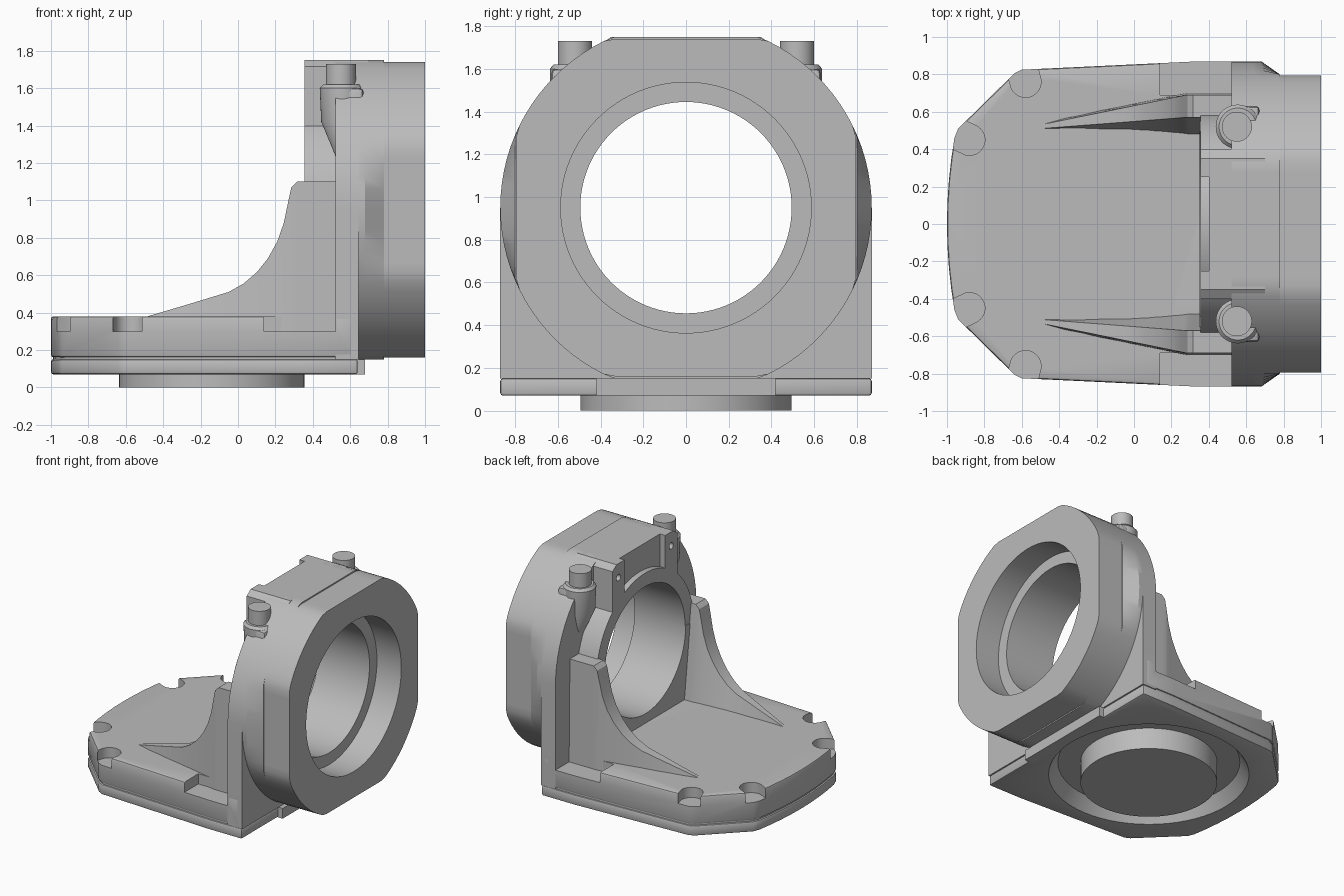
import bpy, bmesh
from math import sin, cos, pi, radians

cube = bpy.data.objects.get("Cube")
if cube:
    bpy.data.objects.remove(cube)

grey = bpy.data.materials.new("cast grey")
grey.use_nodes = True
colour = (0.5, 0.5, 0.5, 1)
grey.diffuse_color = colour
grey.node_tree.nodes["Principled BSDF"].inputs["Base Color"].default_value = colour

AXIS = 0.95          # height of the bore axis
cutters = []


def loft(name, rings, cuts=(), bevel=0):
    """Skin a list of equal rings, then bevel, cut and shade the solid."""
    bm = bmesh.new()
    rows = [[bm.verts.new(p) for p in ring] for ring in rings]
    n = len(rows[0])
    for a, b in zip(rows, rows[1:]):
        for i in range(n):
            j = (i + 1) % n
            bm.faces.new((a[i], a[j], b[j], b[i]))
    bm.faces.new(rows[0])
    bm.faces.new(rows[-1])
    bmesh.ops.recalc_face_normals(bm, faces=bm.faces)
    mesh = bpy.data.meshes.new(name)
    bm.to_mesh(mesh)
    bm.free()
    obj = bpy.data.objects.new(name, mesh)
    bpy.context.collection.objects.link(obj)
    if bevel:
        mod = obj.modifiers.new("soft edges", "BEVEL")
        mod.width, mod.segments, mod.limit_method = bevel, 2, "ANGLE"
    for c in cuts:
        mod = obj.modifiers.new("cut", "BOOLEAN")
        mod.operation, mod.solver, mod.object = "DIFFERENCE", "EXACT", c
    if obj.modifiers:
        bpy.context.view_layer.update()
        graph = bpy.context.evaluated_depsgraph_get()
        baked = bpy.data.meshes.new_from_object(obj.evaluated_get(graph))
        obj.modifiers.clear()
        obj.data = baked
    obj.data.materials.clear()
    obj.data.materials.append(grey)
    obj.data.shade_smooth()
    obj.data.set_sharp_from_angle(angle=radians(30))
    return obj


def cutter(name, rings):
    obj = loft(name, rings)
    obj.hide_render = True
    cutters.append(obj)
    return obj


def circle(x, y, z, r, n=64):
    return [(x + r * cos(2 * pi * i / n), y + r * sin(2 * pi * i / n), z) for i in range(n)]


def bore_ring(x, r, y=0, z=AXIS, ymax=9, zmax=9, n=96):
    """Circle about the x axis, clipped to flats at the sides, top and bottom."""
    clip = lambda v, m: max(-m, min(m, v))
    return [(x, y + clip(r * cos(2 * pi * i / n), ymax), z + clip(r * sin(2 * pi * i / n), zmax))
            for i in range(n)]


def box_rings(x0, x1, y0, y1, z0, z1):
    return [[(x0, y0, z), (x1, y0, z), (x1, y1, z), (x0, y1, z)] for z in (z0, z1)]


def base_outline(z, back, inset=0):
    """Plan of the base: bowed nose, slanted corners, nearly straight sides."""
    half = [(back, .87), (.35, .87), (-.6, .825), (-.64, .805), (-.94, .51), (-.96, .46)]
    nose = [(-1 + .04 * (k / 4) ** 2, .46 * k / 4) for k in (3, 2, 1, 0)]
    left = half + nose
    right = [(x, -y) for x, y in reversed(left[:-1])]
    k = 1 - inset
    return [(x * k, y * k, z) for x, y in left + right]


# Shared cutters
bore = cutter("bore_cutter", [bore_ring(.2, .495), bore_ring(1.1, .495)])
counterbore = cutter("counterbore_cutter", [bore_ring(.79, .587), bore_ring(1.1, .587)])
recess = cutter("recess_cutter", [circle(-.14, 0, .05, .74), circle(-.14, 0, .17, .66)])

# Bolt pockets open outwards through the base edge
pockets = []
for s in (1, -1):
    for cx, cy, dx, dy in ((-.58, .76, -.25, .97), (-.88, .45, -.9, .44)):
        rings = []
        for z in (.3, .5):
            rings.append([(x + (.15 * dx if (x - cx) * dx + (y - s * cy) * s * dy > 0 else 0),
                           y + (.15 * s * dy if (x - cx) * dx + (y - s * cy) * s * dy > 0 else 0), z)
                          for x, y, z in circle(cx, s * cy, z, .083, 40)])
        pockets.append(cutter("bolt_pocket_cutter", rings))
    lo, hi = sorted((s * .69, s * 1.0))
    pockets.append(cutter("side_pocket_cutter", box_rings(.14, .53, lo, hi, .3, .5)))

# Base: upper body, shadow groove, lower flange and turned foot
loft("base_body", [base_outline(.16, .62), base_outline(.38, .62)], [recess] + pockets, .015)
loft("base_groove", [base_outline(.14, .62, .012), base_outline(.17, .62, .012)], [recess])
loft("base_flange", [base_outline(.07, .64), base_outline(.15, .64)], [recess], .012)
loft("rear_tongue", box_rings(.6, .68, -.42, .42, .07, .15))
loft("foot_disc", [circle(-.14, 0, 0, .495), circle(-.14, 0, .22, .495)])

# Upright wall: round top running straight down to the base
wall = []
for x in (.52, .645):
    arc = [(x, .87 * cos(pi * i / 48), AXIS + min(.8, .87 * sin(pi * i / 48))) for i in range(49)]
    wall.append(arc + [(x, -.87, .15), (x, .87, .15)])
loft("upright_wall", wall, [bore])

# Collar with chamfered sides, then the flat-sided bearing ring
loft("collar", [bore_ring(.63, .87, zmax=.8), bore_ring(.68, .87, zmax=.8),
                bore_ring(.78, .87, ymax=.8, zmax=.8)], [bore])
loft("bearing_ring", [bore_ring(.775, .87, ymax=.795, zmax=.79),
                      bore_ring(1, .87, ymax=.795, zmax=.79)], [bore, counterbore])

# Inner lip round the bore and its seat on the base
loft("inner_lip", [bore_ring(.355, .6), bore_ring(.55, .6)], [bore])
loft("lip_seat", box_rings(.35, .55, -.6, .6, .3, AXIS), [bore])

# Top block with a notch between two drilled tabs
notch = cutter("notch_cutter", box_rings(.3, .4, -.25, .25, 1.48, 1.9))
holes = [cutter("tab_hole_cutter", [bore_ring(.3, .025, s * .325, 1.64, n=20),
                                    bore_ring(.42, .025, s * .325, 1.64, n=20)]) for s in (1, -1)]
block = [[(x, -.4, 1.3), (x, .4, 1.3), (x, .4, 1.715), (x, .35, 1.75), (x, -.35, 1.75), (x, -.4, 1.715)]
         for x in (.355, .7)]
loft("top_block", block, [bore, notch] + holes)

# Paired gussets, bolt bosses and bolts
sweep = [(-.5, .375), (-.28, .44), (-.05, .51), (.03, .555), (.1, .615), (.16, .69), (.21, .78), (.245, .88),
         (.27, 1.0), (.285, 1.07), (.315, 1.1), (.54, 1.1)]
for s, side in ((1, "left"), (-1, "right")):
    rings = []
    for x, z in sweep:
        t = min(1, (x + .5) / .78)
        rings.append([(x, s * (.5 - .03 * t), .29), (x, s * (.55 + .15 * t), .29),
                      (x, s * (.53 + .16 * t), z), (x, s * (.51 + .06 * t), z)])
    loft(side + "_gusset", rings, [bore])
    loft(side + "_bolt_boss", [circle(.61, s * .56, 1.12, .04), circle(.56, s * .52, 1.42, .115),
                               circle(.555, s * .52, 1.6, .118), circle(.555, s * .52, 1.62, .1)], [bore])
    lo, hi = sorted((s * .41, s * .63))
    loft(side + "_boss_web", box_rings(.555, .67, lo, hi, 1.3, 1.6), [bore], .02)
    loft(side + "_bolt", [circle(.55, s * .52, 1.55, .08), circle(.55, s * .52, 1.73, .08)])

for c in cutters:
    bpy.data.objects.remove(c)
